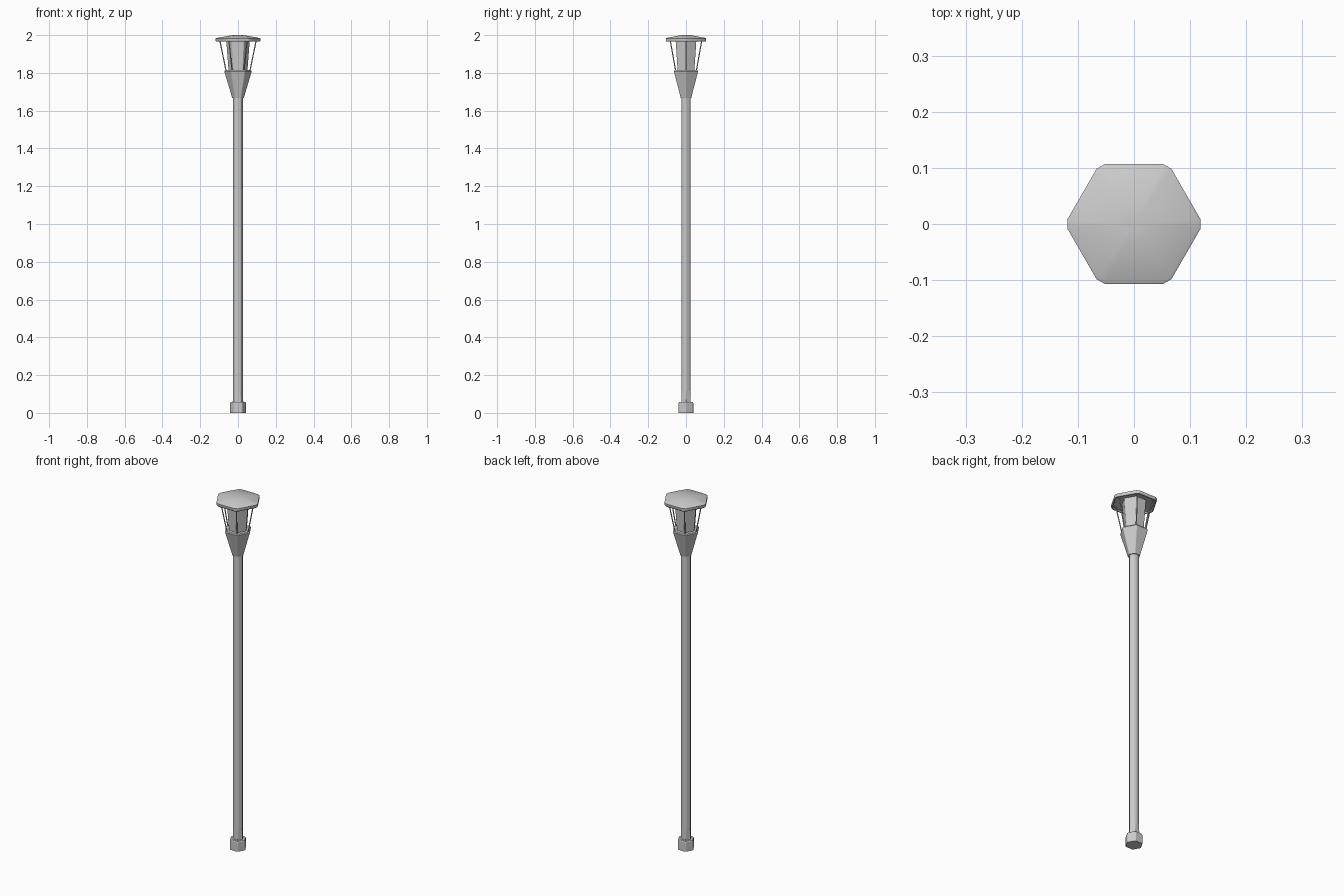
import bpy, math
from mathutils import Vector

if "Cube" in bpy.data.objects:
    bpy.data.objects.remove(bpy.data.objects["Cube"])


def hex_ring(radius, z, cut):
    """Hexagon with corners on the x axis; each corner is chamfered by 'cut' along its edges."""
    corners = [Vector((radius * math.cos(math.radians(60 * i)),
                       radius * math.sin(math.radians(60 * i)), z)) for i in range(6)]
    ring = []
    for i, c in enumerate(corners):
        for n in (corners[i - 1], corners[(i + 1) % 6]):
            ring.append(c + (n - c).normalized() * cut)
    return ring


def hex_loft(name, profile, smooth=False):
    """Solid made by joining chamfered hexagons (radius, z, cut) from first to last."""
    verts = [v for p in profile for v in hex_ring(*p)]
    n, count = 12, len(profile)
    faces = [list(range(n))[::-1], list(range((count - 1) * n, count * n))]
    for r in range(count - 1):
        for i in range(n):
            j = (i + 1) % n
            faces.append((r * n + i, r * n + j, (r + 1) * n + j, (r + 1) * n + i))
    mesh = bpy.data.meshes.new(name)
    mesh.from_pydata(verts, [], faces)
    mesh.update()
    obj = bpy.data.objects.new(name, mesh)
    bpy.context.collection.objects.link(obj)
    if smooth:
        bpy.ops.object.select_all(action='DESELECT')
        obj.select_set(True)
        bpy.context.view_layer.objects.active = obj
        bpy.ops.object.shade_smooth_by_angle(angle=math.radians(30))
    return obj


def rod(name, a, b, radius):
    """Thin straight bar between two points."""
    d = b - a
    bpy.ops.mesh.primitive_cylinder_add(vertices=8, radius=radius, depth=d.length,
                                        location=(a + b) / 2,
                                        rotation=d.to_track_quat('Z', 'Y').to_euler())
    bpy.context.object.name = name


# Foot and short collar above it
hex_loft("base", [(0.045, 0, 0.004), (0.045, 0.052, 0.004), (0.042, 0.057, 0.004)])
hex_loft("base_collar", [(0.0285, 0.055, 0.001), (0.0277, 0.115, 0.003)])

# Pole
hex_loft("pole", [(0.0277, 0.05, 0.005), (0.0277, 1.68, 0.005)], True)

# Flared lantern holder
hex_loft("lantern_holder", [(0.032, 1.668, 0.002), (0.074, 1.808, 0.003),
                            (0.071, 1.814, 0.003)])

# Tapered lamp body
hex_loft("lamp_glass", [(0.05, 1.80, 0.002), (0.064, 1.98, 0.002)])

# Slanted bars at the six corners
for k in range(6):
    d = Vector((math.cos(math.radians(60 * k)), math.sin(math.radians(60 * k)), 0))
    rod(f"lantern_bar_{k + 1}", d * 0.062 + Vector((0, 0, 1.805)),
        d * 0.097 + Vector((0, 0, 1.975)), 0.003)

# Roof cap with a shallow hollow underneath
hex_loft("roof_cap", [(0.058, 1.982, 0.004), (0.112, 1.973, 0.009), (0.115, 1.965, 0.01),
                      (0.121, 1.965, 0.01), (0.1235, 1.969, 0.01), (0.1235, 1.982, 0.01),
                      (0.118, 1.985, 0.01), (0.035, 1.999, 0.004), (0.015, 2.0, 0.002)], True)
